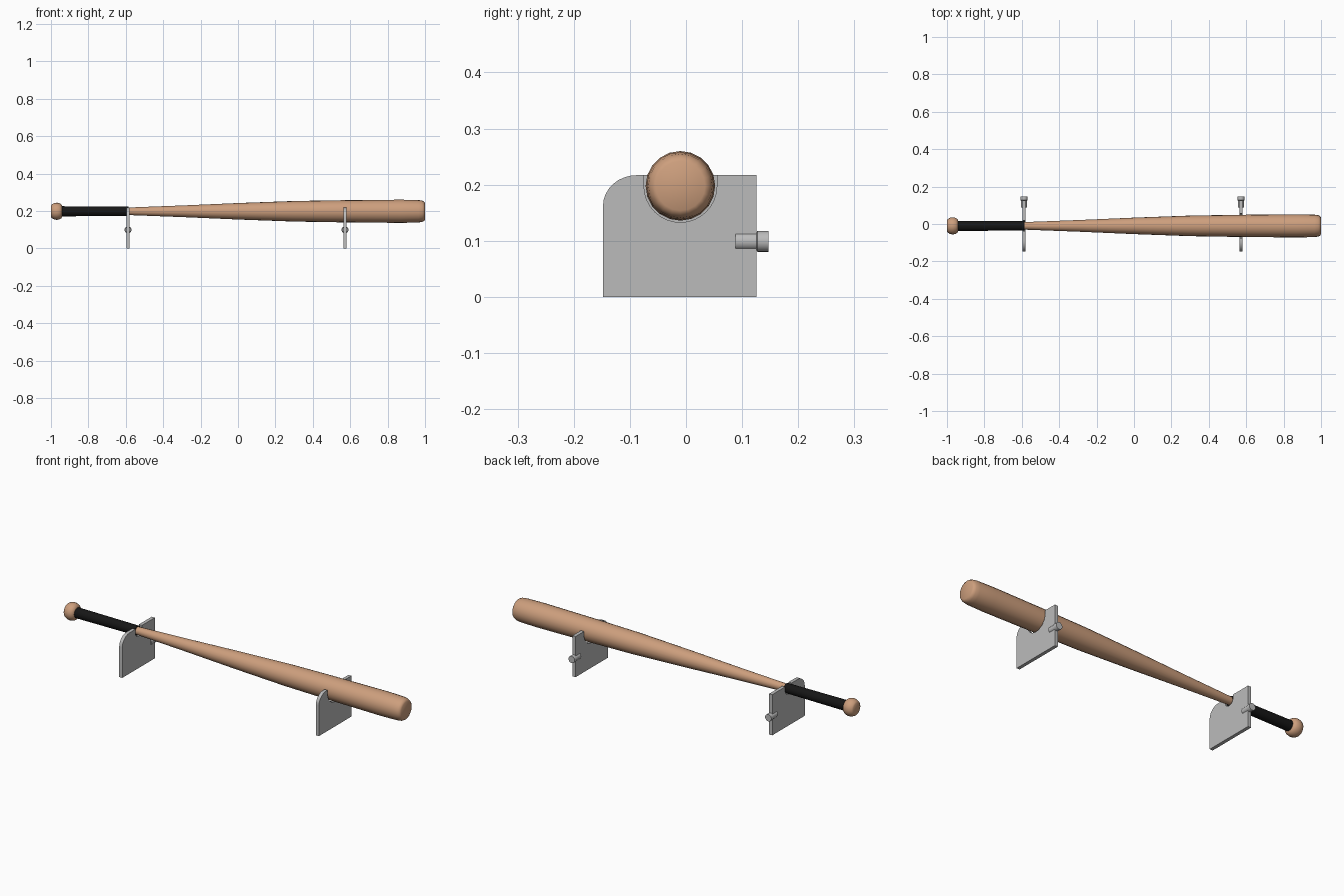
import bpy, bmesh, math

if "Cube" in bpy.data.objects:
    bpy.data.objects.remove(bpy.data.objects["Cube"])

BAT_Y, BAT_Z = -0.01, 0.198   # bat axis


def material(name, rgb):
    m = bpy.data.materials.new(name)
    m.diffuse_color = (*rgb, 1)
    m.use_nodes = True
    m.node_tree.nodes["Principled BSDF"].inputs["Base Color"].default_value = m.diffuse_color
    return m


WOOD = material("light wood", (0.61, 0.345, 0.205))
BLACK = material("black grip", (0.008, 0.008, 0.008))
GREY = material("grey metal", (0.5, 0.5, 0.5))


def finish(name, bm, mat, smooth=None):
    bmesh.ops.recalc_face_normals(bm, faces=bm.faces)
    mesh = bpy.data.meshes.new(name)
    bm.to_mesh(mesh)
    bm.free()
    mesh.materials.append(mat)
    ob = bpy.data.objects.new(name, mesh)
    bpy.context.collection.objects.link(ob)
    if smooth:
        bpy.ops.object.select_all(action='DESELECT')
        ob.select_set(True)
        bpy.context.view_layer.objects.active = ob
        bpy.ops.object.shade_smooth_by_angle(angle=math.radians(smooth))
    return ob


def lathe(name, profile, mat, axis='X', centre=(0, 0), sides=20, smooth=50):
    """Turn (position, radius) points around an X or Y axis, capping both ends."""
    bm = bmesh.new()
    rings = []
    for p, r in profile:
        ring = []
        for i in range(sides):
            a = 2 * math.pi * i / sides
            u, v = centre[0] + r * math.cos(a), centre[1] + r * math.sin(a)
            ring.append(bm.verts.new((p, u, v) if axis == 'X' else (u, p, v)))
        rings.append(ring)
    for a, b in zip(rings, rings[1:]):
        for i in range(sides):
            j = (i + 1) % sides
            bm.faces.new((a[i], a[j], b[j], b[i]))
    bm.faces.new(rings[0])
    bm.faces.new(rings[-1])
    return finish(name, bm, mat, smooth)


def bracket(name, x, notch):
    """Upright plate with one rounded top corner and a U-shaped cradle."""
    y0, y1, top, thick = -0.148, 0.126, 0.217, 0.018
    pts = [(y0, 0), (y1, 0), (y1, top), (BAT_Y + notch, top)]
    for i in range(17):                       # cradle
        a = -math.pi * i / 16
        pts.append((BAT_Y + notch * math.cos(a), BAT_Z + notch * math.sin(a)))
    pts.append((BAT_Y - notch, top))
    for i in range(9):                        # rounded front corner
        a = math.pi / 2 * (1 + i / 8)
        pts.append((y0 + 0.06 + 0.06 * math.cos(a), top - 0.055 + 0.055 * math.sin(a)))
    bm = bmesh.new()
    face = bm.faces.new([bm.verts.new((x - thick / 2, y, z)) for y, z in pts])
    ext = bmesh.ops.extrude_face_region(bm, geom=[face])
    moved = [v for v in ext["geom"] if isinstance(v, bmesh.types.BMVert)]
    bmesh.ops.translate(bm, verts=moved, vec=(thick, 0, 0))
    finish(name, bm, GREY, 30)


# Bat body, grip and knob
AXIS = (BAT_Y, BAT_Z)
lathe("bat_barrel", [(-0.59, 0.020), (-0.3, 0.031), (0, 0.044), (0.3, 0.055),
                     (0.55, 0.059), (0.87, 0.062), (0.965, 0.060), (0.985, 0.057),
                     (0.995, 0.052), (1.0, 0.044)], WOOD, centre=AXIS)
lathe("bat_grip", [(-0.945, 0.027), (-0.585, 0.025)], BLACK, centre=AXIS)
lathe("bat_knob", [(-1.0, 0.030), (-0.995, 0.037), (-0.982, 0.044), (-0.968, 0.046),
                   (-0.954, 0.043), (-0.943, 0.036), (-0.94, 0.026)], WOOD, centre=AXIS)

# Wall brackets with their mounting pegs
for side, x, notch in (("handle", -0.588, 0.028), ("barrel", 0.572, 0.065)):
    bracket(side + "_bracket", x, notch)
    lathe(side + "_peg", [(0.088, 0.016), (0.126, 0.016), (0.127, 0.0185), (0.147, 0.0185)],
          GREY, axis='Y', centre=(x, 0.099), sides=24, smooth=30)
